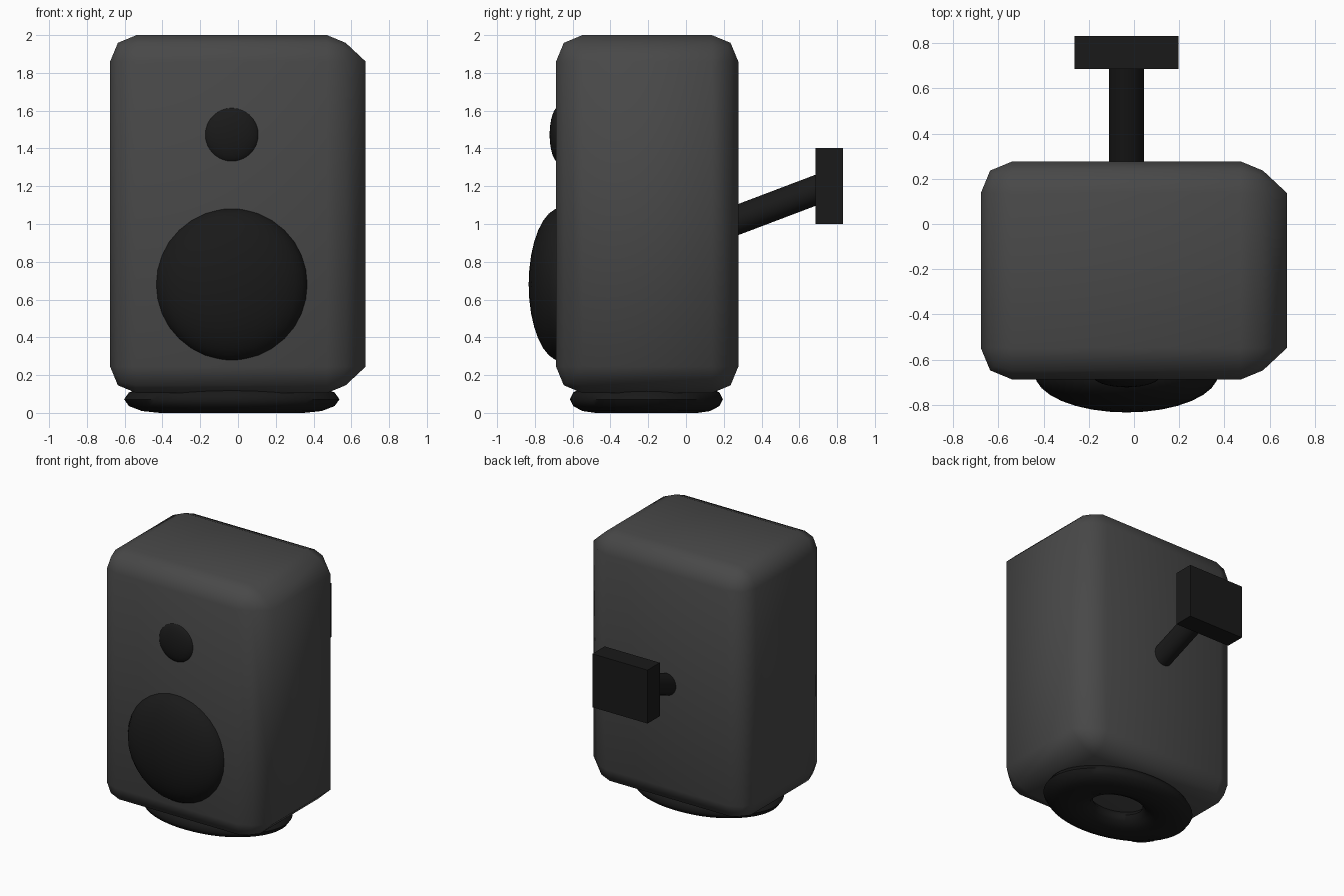
import bpy, bmesh, math
from mathutils import Vector

if "Cube" in bpy.data.objects:
    bpy.data.objects.remove(bpy.data.objects["Cube"])

CX = -0.033  # centre line of the speaker


def material(name, v):
    m = bpy.data.materials.new(name)
    m.diffuse_color = (v, v, v, 1)
    m.use_nodes = True
    m.node_tree.nodes["Principled BSDF"].inputs["Base Color"].default_value = m.diffuse_color
    return m


GREY = material("cabinet_grey", 0.065)
BLACK = material("driver_black", 0.01)


def finish(name, mat, angle=None):
    ob = bpy.context.object
    ob.name = ob.data.name = name
    ob.data.materials.append(mat)
    bpy.ops.object.transform_apply(location=False, rotation=False, scale=True)
    if angle is not None:
        bpy.ops.object.shade_smooth_by_angle(angle=math.radians(angle))
    return ob


def box(name, lo, hi, mat):
    lo, hi = Vector(lo), Vector(hi)
    bpy.ops.mesh.primitive_cube_add(size=1, location=(lo + hi) / 2)
    bpy.context.object.scale = hi - lo
    return finish(name, mat)


def dome(name, z, y, r, depth):
    bpy.ops.mesh.primitive_uv_sphere_add(segments=32, ring_count=16, radius=1,
                                         location=(CX, y, z))
    bpy.context.object.scale = (r, depth, r)
    return finish(name, BLACK, 60)


# Cabinet: two-step rounded box, right face pulled outwards
cabinet = box("cabinet", (-0.677, -0.688, 0.105), (0.611, 0.277, 2.0), GREY)
bm = bmesh.new()
bm.from_mesh(cabinet.data)
bmesh.ops.bevel(bm, geom=bm.edges[:], offset=0.14, offset_type='OFFSET',
                segments=2, profile=0.5, affect='EDGES')
right = max(v.co.x for v in bm.verts)
for v in bm.verts:
    if v.co.x > right - 0.001:
        v.co.x += 0.065
bm.to_mesh(cabinet.data)
bm.free()
cabinet.data.shade_smooth()

# Drivers
dome("woofer", 0.68, -0.66, 0.406, 0.173)
dome("tweeter", 1.473, -0.67, 0.15, 0.052)

# Oval ring foot
bpy.ops.mesh.primitive_torus_add(major_radius=1, minor_radius=0.5,
                                 major_segments=48, minor_segments=12,
                                 location=(CX, -0.21, 0.072))
bpy.context.object.scale = (0.57 / 1.5, 0.405 / 1.5, 0.072 / 0.5)
finish("foot_ring", BLACK, 60)

# Wall bracket: sloping arm and plate
a, b = Vector((CX, 0.22, 1.002)), Vector((CX, 0.74, 1.199))
bpy.ops.mesh.primitive_cylinder_add(vertices=32, radius=0.077, depth=(b - a).length,
                                    location=(a + b) / 2)
bpy.context.object.rotation_euler = (b - a).to_track_quat('Z', 'Y').to_euler()
finish("bracket_arm", BLACK, 30)
box("wall_plate", (-0.262, 0.686, 1.0), (0.197, 0.832, 1.402), BLACK)
